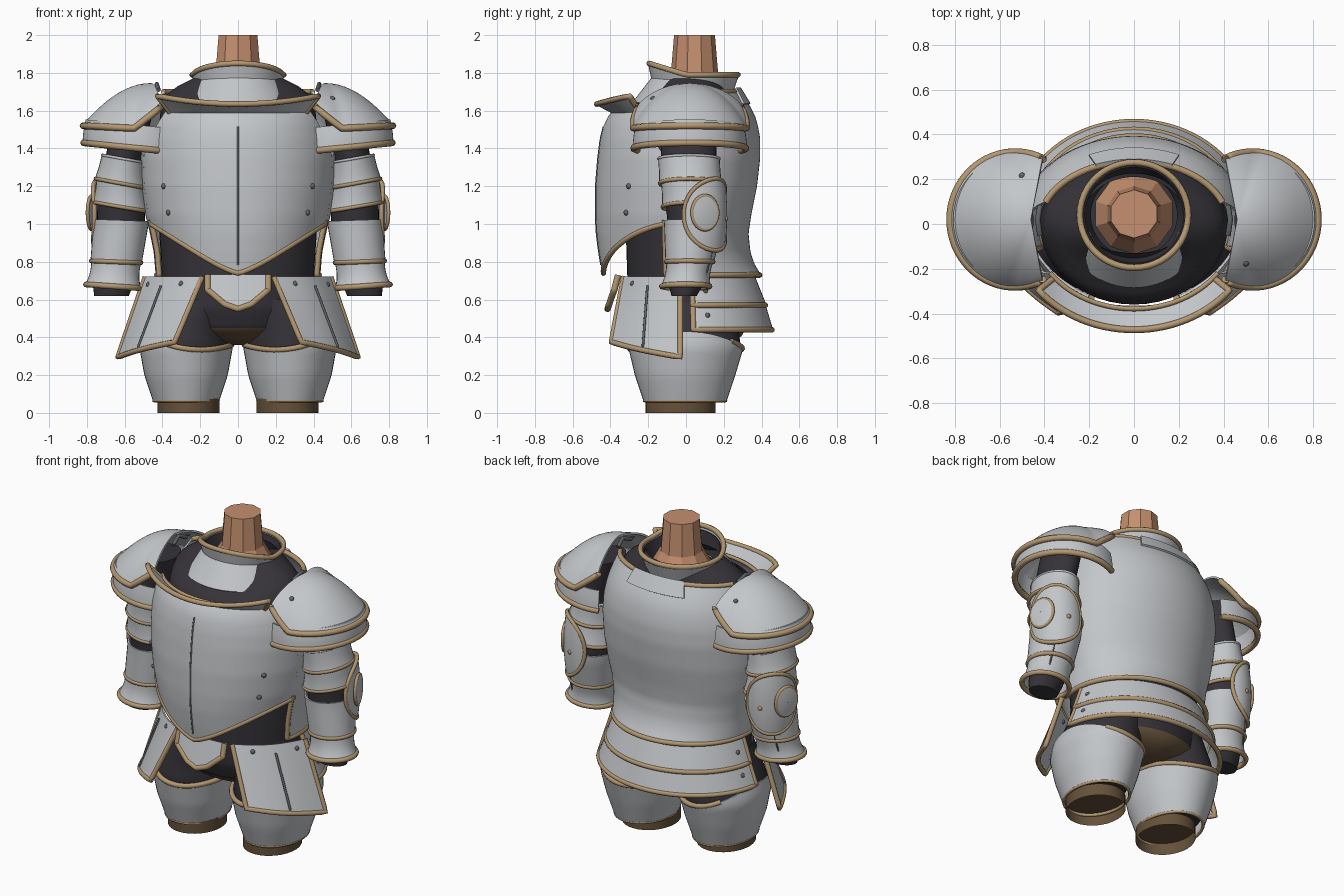
import bpy, bmesh, math
from math import sin, cos, pi, radians
from mathutils import Vector

cube = bpy.data.objects.get("Cube")
if cube:
    bpy.data.objects.remove(cube, do_unlink=True)


def material(name, rgb):
    m = bpy.data.materials.new(name)
    m.use_nodes = True
    m.diffuse_color = (*rgb, 1)
    bsdf = next(n for n in m.node_tree.nodes if n.type == 'BSDF_PRINCIPLED')
    bsdf.inputs["Base Color"].default_value = (*rgb, 1)
    return m


STEEL = material("steel", (.55, .57, .59))
GOLD = material("tan_trim", (.45, .31, .165))
CLOTH = material("dark_cloth", (.036, .033, .04))
SKIN = material("skin", (.56, .28, .16))
LEATHER = material("brown_leather", (.13, .083, .042))
RIVET = material("dark_steel", (.12, .13, .14))


def finish(name, bm, mat, thick=0, smooth=True):
    bmesh.ops.recalc_face_normals(bm, faces=bm.faces)
    me = bpy.data.meshes.new(name)
    bm.to_mesh(me)
    bm.free()
    me.materials.append(mat)
    ob = bpy.data.objects.new(name, me)
    bpy.context.collection.objects.link(ob)
    bpy.ops.object.select_all(action='DESELECT')
    ob.select_set(True)
    bpy.context.view_layer.objects.active = ob
    if thick:
        mod = ob.modifiers.new("thickness", 'SOLIDIFY')
        mod.thickness, mod.offset = thick, 0
        bpy.ops.object.modifier_apply(modifier=mod.name)
    if smooth:
        bpy.ops.object.shade_smooth_by_angle(angle=radians(40))
    return ob


def sheet(name, fn, nu, nv, mat, thick=.012, closed=False, caps="", smooth=True):
    """Surface from fn(u, v), with u and v running from 0 to 1."""
    bm = bmesh.new()
    cols = nu if closed else nu + 1
    rows = [[bm.verts.new(fn(i / nu, j / nv)) for i in range(cols)] for j in range(nv + 1)]
    for a, b in zip(rows, rows[1:]):
        for i in range(nu):
            k = (i + 1) % cols
            bm.faces.new((a[i], a[k], b[k], b[i]))
    if caps:
        bm.faces.new(rows[-1])
    if caps == "both":
        bm.faces.new(rows[0])
    return finish(name, bm, mat, thick, smooth)


def tube(name, pts, r=.015, mat=GOLD, cyclic=False):
    cu = bpy.data.curves.new(name, 'CURVE')
    cu.dimensions = '3D'
    cu.bevel_depth, cu.bevel_resolution, cu.use_fill_caps = r, 2, True
    sp = cu.splines.new('POLY')
    sp.points.add(len(pts) - 1)
    for p, co in zip(sp.points, pts):
        p.co = (*co, 1)
    sp.use_cyclic_u = cyclic
    cu.materials.append(mat)
    ob = bpy.data.objects.new(name, cu)
    bpy.context.collection.objects.link(ob)


def edge(fn, *corners, n=28):
    """Points on a sheet along straight lines between its (u, v) corners."""
    pts = [fn(*corners[0])]
    for (a, b), (c, d) in zip(corners, corners[1:]):
        pts += [fn(a + (c - a) * i / n, b + (d - b) * i / n) for i in range(1, n + 1)]
    return pts


def rivet(name, co, mat=RIVET, r=.015):
    bm = bmesh.new()
    bmesh.ops.create_uvsphere(bm, u_segments=10, v_segments=6, radius=r)
    bmesh.ops.translate(bm, verts=bm.verts, vec=co)
    finish(name, bm, mat)


def table(rows, z):
    """Linear interpolation in rows of (z, values...), z rising."""
    z = min(max(z, rows[0][0]), rows[-1][0])
    for a, b in zip(rows, rows[1:]):
        if z <= b[0]:
            k = (z - a[0]) / (b[0] - a[0])
            return [p + (q - p) * k for p, q in zip(a[1:], b[1:])]


def oval(rows, a, z, grow=0):
    """Body section: rows of (z, half width, front depth, back depth); a = 0 is the front."""
    w, f, b = table(rows, z)
    return Vector(((w + grow) * sin(a), -((f if cos(a) > 0 else b) + grow) * cos(a), z))


# Torso: cloth under the plates
SUIT = [(.70, .40, .31, .28), (1.0, .42, .32, .28), (1.5, .42, .36, .30), (1.6, .41, .34, .28),
        (1.66, .40, .22, .24), (1.72, .34, .155, .22), (1.77, .24, .13, .21)]
sheet("undersuit", lambda u, v: oval(SUIT, u * 2 * pi, .70 + 1.07 * v), 48, 28, CLOTH, 0, True)
HIPS = [(.36, .06, .10, .20), (.40, .26, .20, .29), (.45, .36, .26, .32), (.55, .41, .30, .32), (.72, .40, .31, .28)]
hips = sheet("hips", lambda u, v: oval(HIPS, u * 2 * pi, .36 + .36 * v), 48, 16, CLOTH, 0, True, "both")
hips.data.materials.append(LEATHER)
for p in hips.data.polygons:
    p.material_index = int(p.center.z < .44 and abs(p.center.x) < .22)

# Breastplate and backplate
BODY = [(.73, .43, .435, .39), (.79, .435, .445, .355), (.85, .44, .455, .335), (.95, .46, .468, .325),
        (1.05, .485, .473, .34), (1.2, .505, .472, .37), (1.35, .51, .46, .387), (1.45, .50, .447, .387),
        (1.52, .485, .43, .375), (1.57, .47, .405, .36), (1.61, .455, .37, .34), (1.65, .44, .35, .315), (1.7, .42, .34, .28)]


def breast(u, v):
    t = 2 * u - 1
    low = .74 + .27 * abs(sin(t * 1.36)) ** 1.3
    z = low + (1.6 - low) * v
    reach = 78 - 24 * max(0, (z - 1.33) / .28)
    return oval(BODY, t * radians(reach), z)


def back(u, v):
    t = 2 * u - 1
    z = .73 + .97 * v
    reach = 104 - 34 * max(0, (z - 1.35) / .35)
    return oval(BODY, pi - t * radians(reach), z)


def flange(u, v):
    a = (2 * u - 1) * radians(51)
    p = oval(BODY, a, 1.59, .085 * v)
    p.z += (.045 + .07 * sin(a) ** 2) * v
    return p


sheet("breastplate", breast, 48, 32, STEEL)
tube("breastplate_lower_trim", edge(breast, (0, 0), (1, 0), n=56))
tube("breastplate_upper_trim", edge(breast, (0, 1), (1, 1)), .011)
tube("breastplate_ridge", [p + Vector((0, -.004, 0)) for p in edge(breast, (.5, .05), (.5, .9))], .006, RIVET)
sheet("breastplate_flange", flange, 40, 4, STEEL)
tube("flange_trim", edge(flange, (0, 0), (0, 1), (1, 1), (1, 0)))
sheet("backplate", back, 60, 36, STEEL)
tube("backplate_trim", edge(back, (0, .3), (0, 0), (1, 0), (1, .3), n=48))
tube("back_neckline_trim", edge(back, (0, 1), (1, 1)))


# Collar with cloth lining, front and back flaps
def collar(u, v, inset=0):
    a = u * 2 * pi
    r = .20 + .035 * v - inset
    y = .04 - r * cos(a)
    return Vector((r * 1.03 * sin(a), y, 1.69 + v * (.10 + .06 * max(0, -y) / .195)))


def lining(u, v):
    return collar(u, .1 + .8 * v, .014)


def front_flap(u, v):
    a = (2 * u - 1) * (1.2 - .55 * v)
    r = .215 + .105 * v
    return Vector((r * sin(a), .04 - r * cos(a), 1.775 - .135 * v))


def back_flap(u, v):
    x = (2 * u - 1) * (.17 + .03 * v)
    return Vector((x, .285 + .052 * v - .8 * x * x, 1.72 - .085 * v))


sheet("collar", collar, 48, 6, STEEL, closed=True)
sheet("collar_lining", lining, 48, 3, CLOTH, .006, True)
tube("collar_trim", edge(collar, (0, 1), (1, 1), n=48)[:-1], .015, cyclic=True)
sheet("collar_front_flap", front_flap, 20, 4, STEEL)
sheet("collar_back_flap", back_flap, 16, 4, STEEL)

# Neck: ten flat sides
NECK = [(1.62, .18), (1.7, .18), (1.8, .125), (2.0, .108)]


def neck(u, v):
    z, r = NECK[round(v * 3)]
    return Vector((r * sin(u * 2 * pi), .045 - r * cos(u * 2 * pi), z))


sheet("neck", neck, 10, 3, SKIN, 0, True, "both", False)

# Back skirt lames
for name, z0, z1, w0, w1, b0, b1 in (("upper", .72, .57, .42, .475, .36, .42), ("lower", .59, .44, .46, .52, .41, .455)):
    def lame(u, v):
        a = radians(95 + 170 * u)
        return Vector(((w0 + (w1 - w0) * v) * sin(a), -(b0 + (b1 - b0) * v) * cos(a), z0 + (z1 - z0) * v))
    sheet(name + "_skirt_lame", lame, 48, 4, STEEL)
    tube(name + "_skirt_trim", edge(lame, (0, 0), (0, 1), (1, 1), (1, 0), n=40))
    for u in (.06, .94):
        rivet(name + "_skirt_rivet", lame(u, .5))


# Centre front plate
def centre(u, v):
    x = (2 * u - 1) * .16
    low = .55 + .35 * abs(x) + .5 * max(0, abs(x) - .07)
    z = .73 + (low - .73) * v
    return Vector((x, -.37 - .25 * (.73 - z) + .4 * x * x, z))


sheet("centre_tasset", centre, 24, 8, STEEL)
tube("centre_tasset_trim", edge(centre, (0, 0), (0, 1), (1, 1), (1, 0)), .017)

# Sections of the limbs: z, centre x, x radius, centre y, y radius
ARM = [(.62, .67, .10, -.01, .075), (.68, .66, .115, .0, .10), (.8, .645, .125, .02, .118), (1.0, .62, .135, .04, .145),
       (1.1, .618, .135, .035, .15), (1.2, .62, .125, .025, .15), (1.35, .605, .105, .015, .155), (1.6, .55, .11, .015, .15)]
THIGH = [(.065, .275, .17, -.005, .215), (.2, .275, .215, -.005, .26), (.35, .275, .242, 0, .30), (.46, .265, .225, 0, .29)]
UPPER_LEG = [(.12, .275, .16, -.005, .20), (.2, .275, .205, -.005, .25), (.35, .275, .232, 0, .29), (.43, .265, .215, 0, .28),
             (.6, .2, .2, 0, .27)]

for s, side in ((1, "left"), (-1, "right")):
    def at(x, y, z):
        return Vector((s * x, y, z))

    def ring(rows, t, z, grow=0, tilt=0):
        cx, rx, cy, ry = table(rows, z)
        return at(cx + (rx + grow) * cos(t), cy + (ry + grow) * sin(t), z + tilt * cos(t))

    # Shoulder guard
    def loop(u):
        t = radians(230 * u - 115)
        lift = max(0, (abs(t) - 1.5) / .5)
        return .53 + .29 * cos(t), .02 + .30 * sin(t), 1.505 + .015 * cos(t) + .12 * lift, t

    def dome(u, v):
        x, y, z, t = loop(u)
        k, h = cos(v * pi / 2), sin(v * pi / 2) ** (1.7 + .4 * cos(t))
        return at(.46 + (x - .46) * k, .02 + (y - .02) * k, z + (1.74 - z) * h)

    def shoulder_lame(u, v):
        x, y, z, t = loop(u)
        k = .94 + .05 * sin(v * pi / 2)
        return at(.5 + (x - .5) * k, .02 + (y - .02) * k, 1.52 - .122 * v + .03 * (x - .5) / .3)

    sheet(side + "_shoulder_dome", dome, 40, 16, STEEL)
    tube(side + "_shoulder_trim", edge(dome, (0, .12), (0, 0), (1, 0), (1, .12), n=40), .018)
    sheet(side + "_shoulder_lame", shoulder_lame, 40, 4, STEEL)
    tube(side + "_shoulder_lame_trim", edge(shoulder_lame, (0, 1), (1, 1), n=40), .018)
    rivet(side + "_shoulder_rivet", dome(.1 if s > 0 else .9, .55))
    tube(side + "_shoulder_strap", [at(.42, -.05, 1.71), at(.43, .02, 1.74), at(.42, .08, 1.71)], .012, RIVET)

    # Arm: sleeve and plate bands
    sheet(side + "_sleeve", lambda u, v: ring(ARM, u * 2 * pi, .62 + .98 * v, -.008), 28, 20, CLOTH, 0, True, "both")
    for name, z0, z1, flare, grow, tilt, r in (("upper_arm_top", 1.215, 1.345, .008, .004, .025, .011),
                                               ("upper_arm_low", 1.09, 1.23, .01, .0, .025, .011),
                                               ("forearm", .8, 1.02, .0, .006, .005, .013),
                                               ("cuff", .67, .81, .03, .001, .01, .015)):
        def band(u, v):
            return ring(ARM, u * 2 * pi, z0 + (z1 - z0) * v, grow + flare * (1 - v) ** 3, tilt)
        sheet(side + "_" + name, band, 32, 6, STEEL, .01, True)
        tube(side + "_" + name + "_trim", edge(band, (0, 0), (1, 0), n=32)[:-1], r, cyclic=True)
    tube(side + "_upper_arm_rim", [ring(ARM, i * pi / 16, 1.345, .006, .02) for i in range(32)], .008, STEEL, True)
    tube(side + "_forearm_seam", [ring(ARM, 1.0, z, .007) for z in (.72, .8, .9)], .005, RIVET)

    # Elbow guard with a small round plate
    def elbow(u, v):
        a, rho = u * 2 * pi, max(v, .01)
        phi = radians(45) + 1.1 * rho * cos(a)
        r = .15 + .013 * (1 - rho * rho)
        return at(.617 + r * cos(phi), .04 + 1.1 * r * sin(phi), 1.05 + .19 * rho * sin(a))

    def disc(u, v):
        a, rho = u * 2 * pi, max(v, .01)
        n, e = Vector((cos(.35), sin(.35), 0)), Vector((-sin(.35), cos(.35), 0))
        p = Vector((.607, .04, 1.06)) + n * (.184 - .008 * rho * rho) + e * (.072 * rho * cos(a))
        return at(p.x, p.y, p.z + .09 * rho * sin(a))

    sheet(side + "_elbow_guard", elbow, 36, 8, STEEL, .01, True)
    tube(side + "_elbow_trim", edge(elbow, (0, 1), (1, 1), n=36)[:-1], .012, cyclic=True)
    sheet(side + "_elbow_disc", disc, 28, 4, STEEL, .015, True)
    tube(side + "_elbow_disc_trim", edge(disc, (0, 1), (1, 1))[:-1], .01, cyclic=True)
    rivet(side + "_elbow_rivet", elbow(.96, .45), GOLD)

    # Hip plate hanging over the thigh
    def tasset(u, v):
        top = Vector((.19, -.33, .72)).lerp(Vector((.49, -.03, .72)), u)
        low = Vector((.335, -.395, .375)).lerp(Vector((.635, -.03, .295)), u)
        p = top.lerp(low, v) + Vector((.03, -.03, 0)) * sin(pi * u)
        return at(*p)

    sheet(side + "_tasset", tasset, 16, 6, STEEL)
    tube(side + "_tasset_trim", edge(tasset, (0, 0), (0, 1), (1, 1), (1, 0), n=16))
    tube(side + "_tasset_ridge", [p + at(.006, -.006, 0) for p in edge(tasset, (.55, .12), (.55, .95))], .007, RIVET)
    for u in (.25, .85):
        rivet(side + "_tasset_rivet", tasset(u, .1))

    # Thigh plate, cloth inside it and leg stub; u = 0 is the outer side
    def thigh(u, v):
        t = u * 2 * pi
        top = .395 - .055 * sin(t) ** 2 + .035 * cos(t)
        return ring(THIGH, t, .065 + (top - .065) * v)

    sheet(side + "_thigh_plate", thigh, 40, 10, STEEL, .012, True)
    tube(side + "_thigh_upper_trim", edge(thigh, (.15, 1), (.85, 1), n=40))
    tube(side + "_thigh_lower_trim", edge(thigh, (0, 0), (1, 0), n=40)[:-1], .009, cyclic=True)
    sheet(side + "_upper_leg", lambda u, v: ring(UPPER_LEG, u * 2 * pi, .12 + .48 * v), 36, 12, CLOTH, 0, True, "both")
    sheet(side + "_leg_stub", lambda u, v: at(.262 + .163 * cos(u * 2 * pi), -.03 + .185 * sin(u * 2 * pi), .075 * v),
          32, 2, LEATHER, 0, True, "top")

    # Breastplate rivets
    for x, z in ((.39, 1.2), (.365, 1.06)):
        rivet(side + "_breast_rivet", oval(BODY, s * math.asin(x / table(BODY, z)[0]), z, .004))
